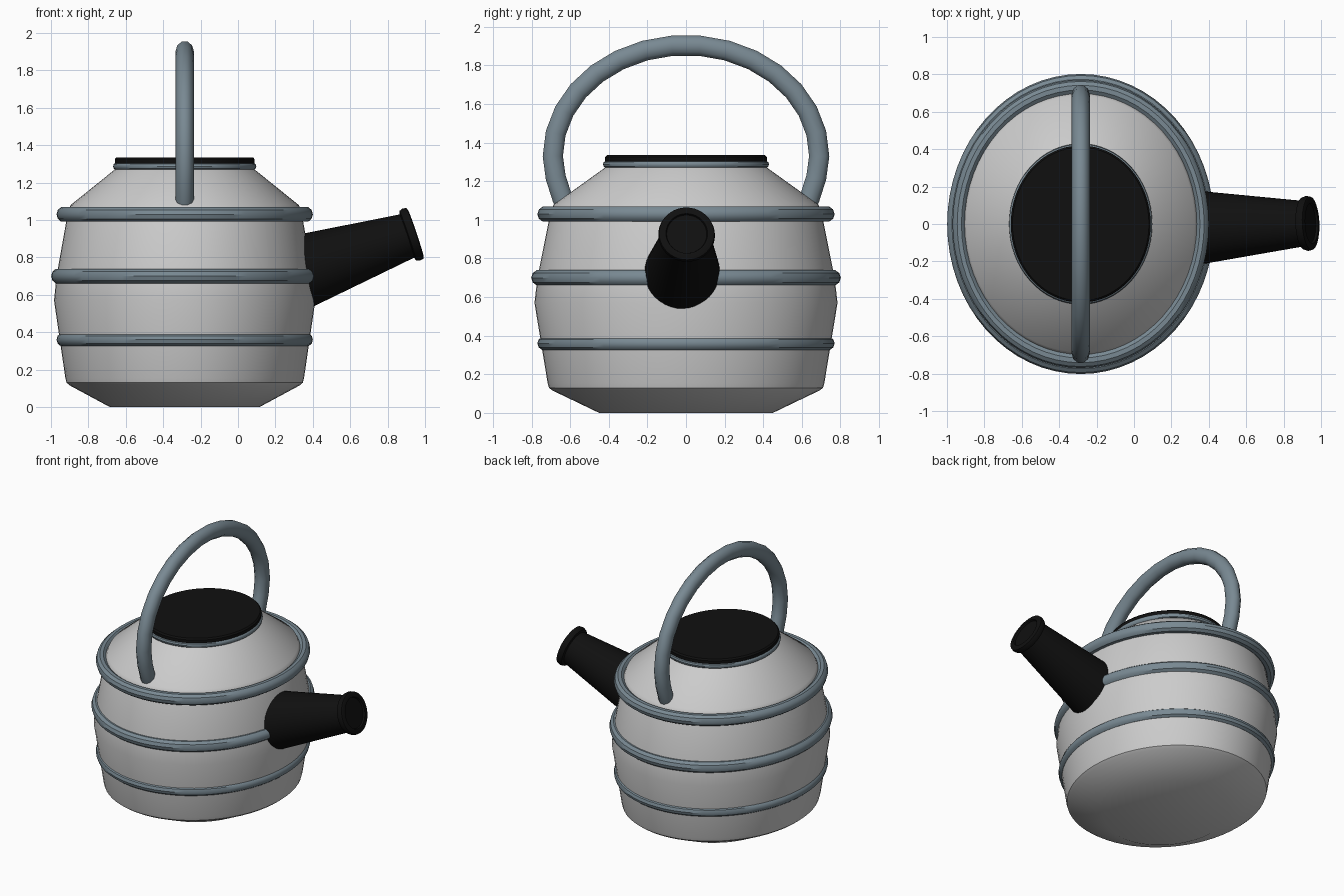
import bpy, bmesh, math
from mathutils import Matrix, Vector

cube = bpy.data.objects.get("Cube")
if cube:
    bpy.data.objects.remove(cube, do_unlink=True)

CENTRE_X = -0.285
OVAL = 0.89          # the pot is narrower in x than in y


def material(name, colour):
    mat = bpy.data.materials.new(name)
    mat.use_nodes = True
    mat.diffuse_color = (*colour, 1)
    bsdf = next(n for n in mat.node_tree.nodes if n.type == 'BSDF_PRINCIPLED')
    bsdf.inputs["Base Color"].default_value = (*colour, 1)
    return mat


ENAMEL = material("pale enamel", (0.60, 0.60, 0.60))
STEEL = material("blue grey steel", (0.19, 0.25, 0.29))
BLACK = material("black", (0.005, 0.005, 0.005))

POT = Matrix.Translation((CENTRE_X, 0, 0)) @ Matrix.Diagonal((OVAL, 1, 1, 1))


def lathe(name, profile, mat, matrix=POT, segments=64, closed=False):
    """Spin (radius, height) points about z, then place with a matrix."""
    bm = bmesh.new()
    verts = [bm.verts.new((r, 0, z)) for r, z in profile]
    pairs = list(zip(verts, verts[1:]))
    if closed:
        pairs.append((verts[-1], verts[0]))
    edges = [bm.edges.new(p) for p in pairs]
    bmesh.ops.spin(bm, geom=verts + edges, cent=(0, 0, 0), axis=(0, 0, 1),
                   angle=math.tau, steps=segments, use_merge=False)
    bmesh.ops.remove_doubles(bm, verts=bm.verts, dist=0.0005)
    bmesh.ops.transform(bm, matrix=matrix, verts=bm.verts)
    bmesh.ops.recalc_face_normals(bm, faces=bm.faces)
    mesh = bpy.data.meshes.new(name)
    bm.to_mesh(mesh)
    bm.free()
    mesh.materials.append(mat)
    mesh.shade_smooth()
    mesh.set_sharp_from_angle(angle=math.radians(35))
    obj = bpy.data.objects.new(name, mesh)
    bpy.context.collection.objects.link(obj)
    return obj


def hoop(name, outer, z, tube, matrix=POT):
    section = [(outer - tube + tube * math.cos(i * math.tau / 10),
                z + tube * math.sin(i * math.tau / 10)) for i in range(10)]
    return lathe(name, section, STEEL, matrix, closed=True)


# Pot body: sloped foot, bulging wall, conical shoulder
lathe("body", [(0, 0), (0.45, 0), (0.69, 0.115), (0.71, 0.13), (0.717, 0.155),
               (0.785, 0.57), (0.77, 0.70), (0.70, 1.05), (0.685, 1.08),
               (0.42, 1.27), (0, 1.27)], ENAMEL)

# Hoops around the body
hoop("lower_hoop", 0.77, 0.36, 0.035)
hoop("middle_hoop", 0.802, 0.70, 0.041)
hoop("upper_hoop", 0.77, 1.03, 0.041)

# Lid with its rim
lathe("lid", [(0, 1.262), (0.415, 1.262), (0.42, 1.27), (0.42, 1.325),
              (0.41, 1.335), (0, 1.335)], BLACK)
hoop("lid_rim", 0.43, 1.287, 0.02)

# Spout: tapered tube with a lip and a shallow mouth
base, tip = Vector((0.325, -0.02, 0.72)), Vector((0.95, 0.004, 0.93))
axis = tip - base
length = axis.length
placing = Matrix.Translation(base) @ axis.to_track_quat('Z', 'Y').to_matrix().to_4x4()
lathe("spout", [(0, 0), (0.2, 0), (0.122, length - 0.05),
                (0.14, length - 0.045), (0.147, length - 0.025),
                (0.143, length - 0.005), (0.13, length), (0.108, length),
                (0.104, length - 0.012), (0, length - 0.012)],
      BLACK, placing, segments=40)

# Arched carrying handle
half = [(0.60, 1.03), (0.64, 1.11), (0.675, 1.22)]
arch = [(0.69 * math.cos(math.radians(a)), 1.33 + 0.575 * math.sin(math.radians(a)))
        for a in range(0, 181, 12)]
path = half + arch + [(-y, z) for y, z in reversed(half)]
curve = bpy.data.curves.new("handle", 'CURVE')
curve.dimensions = '3D'
curve.bevel_depth = 0.055
curve.bevel_resolution = 3
curve.use_fill_caps = True
spline = curve.splines.new('POLY')
spline.points.add(len(path) - 1)
for point, (y, z) in zip(spline.points, path):
    point.co = (0, y, z, 1)
curve.materials.append(STEEL)
handle = bpy.data.objects.new("handle", curve)
handle.location.x = CENTRE_X
handle.scale.x = OVAL
bpy.context.collection.objects.link(handle)
bpy.ops.object.select_all(action='DESELECT')
handle.select_set(True)
bpy.context.view_layer.objects.active = handle
bpy.ops.object.convert(target='MESH')
bpy.ops.object.shade_smooth_by_angle(angle=math.radians(40))
